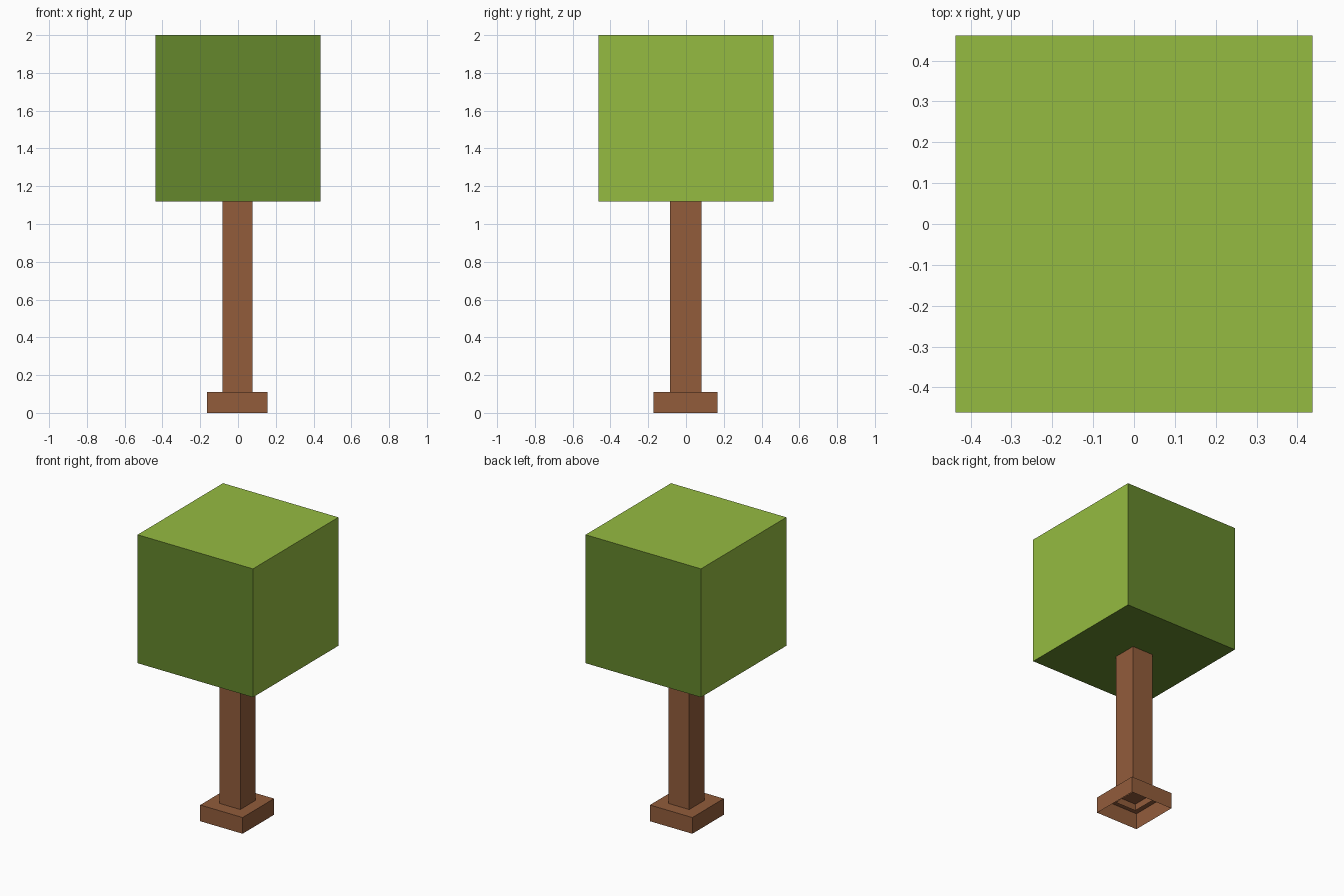
import bpy, bmesh

if "Cube" in bpy.data.objects:
    bpy.data.objects.remove(bpy.data.objects["Cube"])


def material(name, rgb):
    # sRGB bytes to linear values
    lin = [((c / 255 + 0.055) / 1.055) ** 2.4 for c in rgb]
    m = bpy.data.materials.new(name)
    m.diffuse_color = (*lin, 1)
    m.use_nodes = True
    m.node_tree.nodes["Principled BSDF"].inputs["Base Color"].default_value = m.diffuse_color
    return m


light_green = material("light leaf green", (149, 187, 65))
dark_green = material("dark leaf green", (101, 135, 44))
brown = material("bark brown", (146, 92, 59))


def block(name, x, y, z, mats, open_dirs=(), dark_rule=None):
    """Box between x, y, z ranges; open_dirs lists vertical directions left open."""
    bm = bmesh.new()
    bmesh.ops.create_cube(bm, size=1)
    for v in bm.verts:
        v.co = [r[0] if c < 0 else r[1] for c, r in zip(v.co, (x, y, z))]
    bm.normal_update()
    bmesh.ops.delete(bm, geom=[f for f in bm.faces if round(f.normal.z) in open_dirs and
                               abs(f.normal.z) > 0.5], context='FACES')
    if dark_rule:
        for f in bm.faces:
            f.material_index = int(dark_rule(f.normal))
    me = bpy.data.meshes.new(name)
    bm.to_mesh(me)
    bm.free()
    for m in mats:
        me.materials.append(m)
    ob = bpy.data.objects.new(name, me)
    bpy.context.collection.objects.link(ob)
    return ob


# Root base: a shell open underneath
block("root_base", (-0.165, 0.156), (-0.173, 0.167), (0, 0.111), [brown], (-1,))

# Trunk: open tube that dips slightly into the hollow base
block("trunk", (-0.082, 0.077), (-0.085, 0.082), (0.065, 1.12), [brown], (-1, 1))

# Leaf crown: light sides and top, dark front, back and underside
block("leaf_crown", (-0.437, 0.437), (-0.462, 0.462), (1.12, 2.0), [light_green, dark_green],
      dark_rule=lambda n: abs(n.y) > 0.5 or n.z < -0.5)
